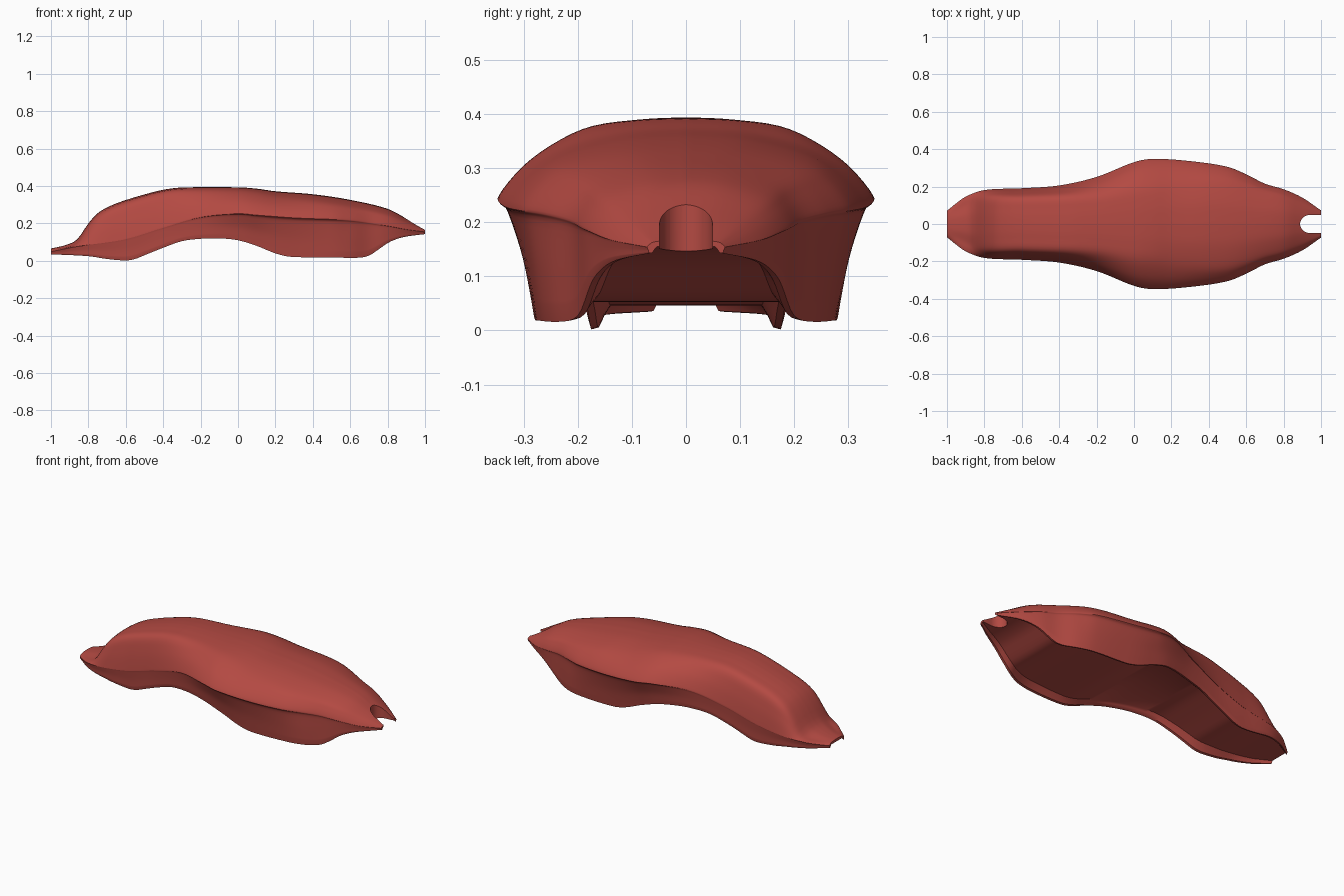
import bpy, bmesh, math

if "Cube" in bpy.data.objects:
    bpy.data.objects.remove(bpy.data.objects["Cube"])

red = bpy.data.materials.new("brick red")
red.diffuse_color = (0.455, 0.068, 0.055, 1)
red.use_nodes = True
red.node_tree.nodes["Principled BSDF"].inputs["Base Color"].default_value = red.diffuse_color

# Lengthwise guide curves, as (x, value)
TOP = [(-1, .066), (-.92, .085), (-.86, .115), (-.8, .2), (-.75, .255), (-.68, .295), (-.6, .325), (-.5, .355),
       (-.4, .38), (-.3, .392), (0, .393), (.1, .386), (.2, .372), (.4, .356), (.6, .326), (.8, .278),
       (.9, .226), (1, .168)]
BOTTOM = [(-1, .035), (-.8, .025), (-.7, .01), (-.6, .002), (-.55, .01), (-.5, .03), (-.4, .07), (-.3, .105),
          (-.2, .118), (-.1, .12), (0, .11), (.1, .08), (.2, .04), (.28, .022), (.5, .018), (.65, .017),
          (.7, .028), (.75, .06), (.8, .095), (.85, .117), (.9, .13), (1, .143)]
WIDTH = [(-1, .07), (-.95, .11), (-.9, .145), (-.8, .18), (-.6, .19), (-.4, .205), (-.2, .25), (0, .328),
         (.1, .346), (.3, .335), (.5, .305), (.6, .265), (.7, .215), (.8, .185), (.9, .14), (1, .072)]
WAIST = [(-1, .05), (-.8, .09), (-.6, .125), (-.4, .185), (-.2, .24), (0, .258), (.1, .25), (.3, .235),
         (.6, .22), (.8, .19), (.9, .17), (1, .155)]
SHOULDER = [(-1, .05), (-.8, .13), (-.6, .14), (-.2, .155), (0, .19), (.1, .2), (.3, .22), (.5, .22),
            (.7, .165), (.8, .14), (.9, .1), (1, .058)]
DROP = [(-1, .004), (-.8, .02), (0, .02), (.3, .034), (.6, .034), (.8, .03), (.9, .018), (1, .004)]
HEM = [(-1, .067), (-.95, .104), (-.9, .137), (-.8, .171), (-.6, .18), (-.4, .195), (-.2, .23), (0, .28),
       (.1, .288), (.3, .285), (.5, .274), (.6, .25), (.7, .205), (.8, .177), (.9, .133), (1, .069)]
RECESS = [(-1, .015), (-.8, .028), (-.6, .045), (-.5, .04), (-.2, .02), (0, .02), (.3, .035), (.6, .038),
          (.8, .025), (1, .012)]
UNDERCUT = [(-1, 0), (-.4, .002), (0, .008), (.2, .012), (.5, .01), (.7, .004), (1, 0)]


def curve(keys, x):
    """Smooth Hermite interpolation through the keys."""
    n = len(keys)
    i = max(k for k in range(n - 1) if keys[k][0] <= x + 1e-9)

    def slope(k):
        a, b = keys[max(k - 1, 0)], keys[min(k + 1, n - 1)]
        return (b[1] - a[1]) / (b[0] - a[0])
    (x0, v0), (x1, v1) = keys[i], keys[i + 1]
    h = x1 - x0
    t = (x - x0) / h
    return ((2*t**3 - 3*t*t + 1) * v0 + (t**3 - 2*t*t + t) * h * slope(i)
            + (3*t*t - 2*t**3) * v1 + (t**3 - t*t) * h * slope(i + 1))


def spline(pts, steps):
    """Catmull-Rom through 2D points."""
    out = []
    for i in range(len(pts) - 1):
        p = [pts[max(i - 1, 0)], pts[i], pts[i + 1], pts[min(i + 2, len(pts) - 1)]]
        for s in range(steps):
            t = s / steps
            out.append(tuple(.5 * (2*b + (c - a)*t + (2*a - 5*b + 4*c - d)*t*t + (3*b - a - 3*c + d)*t**3)
                             for a, b, c, d in zip(*p)))
    return out + [pts[-1]]


def half_section(x):
    """Half cross-section: crown, flank, rim and recessed underside."""
    zt, zb, w, zc, ys, d, yh, rec, cut = (curve(k, x) for k in (
        TOP, BOTTOM, WIDTH, WAIST, SHOULDER, DROP, HEM, RECESS, UNDERCUT))
    zs = zt - d
    tall = zc - zb
    outer = spline([(0, zt), (ys * .5, zt - d * .2), (ys, zs),
                    (ys + (w - ys) * .62, zs + (zc - zs) * .45), (w, zc),
                    (w - cut - .02 * (w - yh), zc - .1 * tall),
                    (yh + .28 * (w - yh), zb + tall * .5),
                    (yh, zb + tall * .15)], 5)
    rim = min(.018, yh * .1)
    return outer + [(yh - rim * .3, zb), (yh - rim, zb + rec * .08),
                    (yh - rim * 1.6, zb + rec * .6), (yh - rim * 2.2, zb + rec), (0, zb + rec)]


def make(name, bm):
    bmesh.ops.recalc_face_normals(bm, faces=bm.faces)
    me = bpy.data.meshes.new(name)
    bm.to_mesh(me)
    bm.free()
    me.materials.append(red)
    ob = bpy.data.objects.new(name, me)
    bpy.context.collection.objects.link(ob)
    return ob


# Closed shell lofted lengthwise, with a recessed underside
bm = bmesh.new()
rings = []
for i in range(101):
    x = -1 + .02 * i
    half = half_section(x)
    ring = [(x, y, z) for y, z in half] + [(x, -y, z) for y, z in half[-2:0:-1]]
    rings.append([bm.verts.new(p) for p in ring])
for a, b in zip(rings, rings[1:]):
    for j in range(len(a)):
        k = (j + 1) % len(a)
        bm.faces.new((a[j], a[k], b[k], b[j]))
bm.faces.new(rings[0])
bm.faces.new(rings[-1])
shell = make("shell", bm)

# Rounded notch cut through the nose
R, CX, RX = .049, .945, .057
arc = [(CX + RX * math.cos(a), R * math.sin(a)) for a in
       (math.pi / 2 + math.pi * k / 24 for k in range(25))]
bm = bmesh.new()
base = bm.faces.new([bm.verts.new((x, y, 0)) for x, y in [(1.1, R)] + arc + [(1.1, -R)]])
ext = bmesh.ops.extrude_face_region(bm, geom=[base])
for v in ext["geom"]:
    if isinstance(v, bmesh.types.BMVert):
        v.co.z = .5
if not any(len(f.verts) > 4 and f.calc_center_median().z < .01 for f in bm.faces):
    bm.faces.new([v for v in bm.verts if v.co.z == 0])
cutter = make("notch_cutter", bm)
cutter.hide_render = True

cut = shell.modifiers.new("notch", 'BOOLEAN')
cut.operation = 'DIFFERENCE'
cut.object = cutter
cut.solver = 'EXACT'
bpy.ops.object.select_all(action='DESELECT')
bpy.context.view_layer.objects.active = shell
shell.select_set(True)
bpy.ops.object.modifier_apply(modifier=cut.name)
bpy.data.objects.remove(cutter)
bpy.ops.object.shade_smooth_by_angle(angle=math.radians(40))
